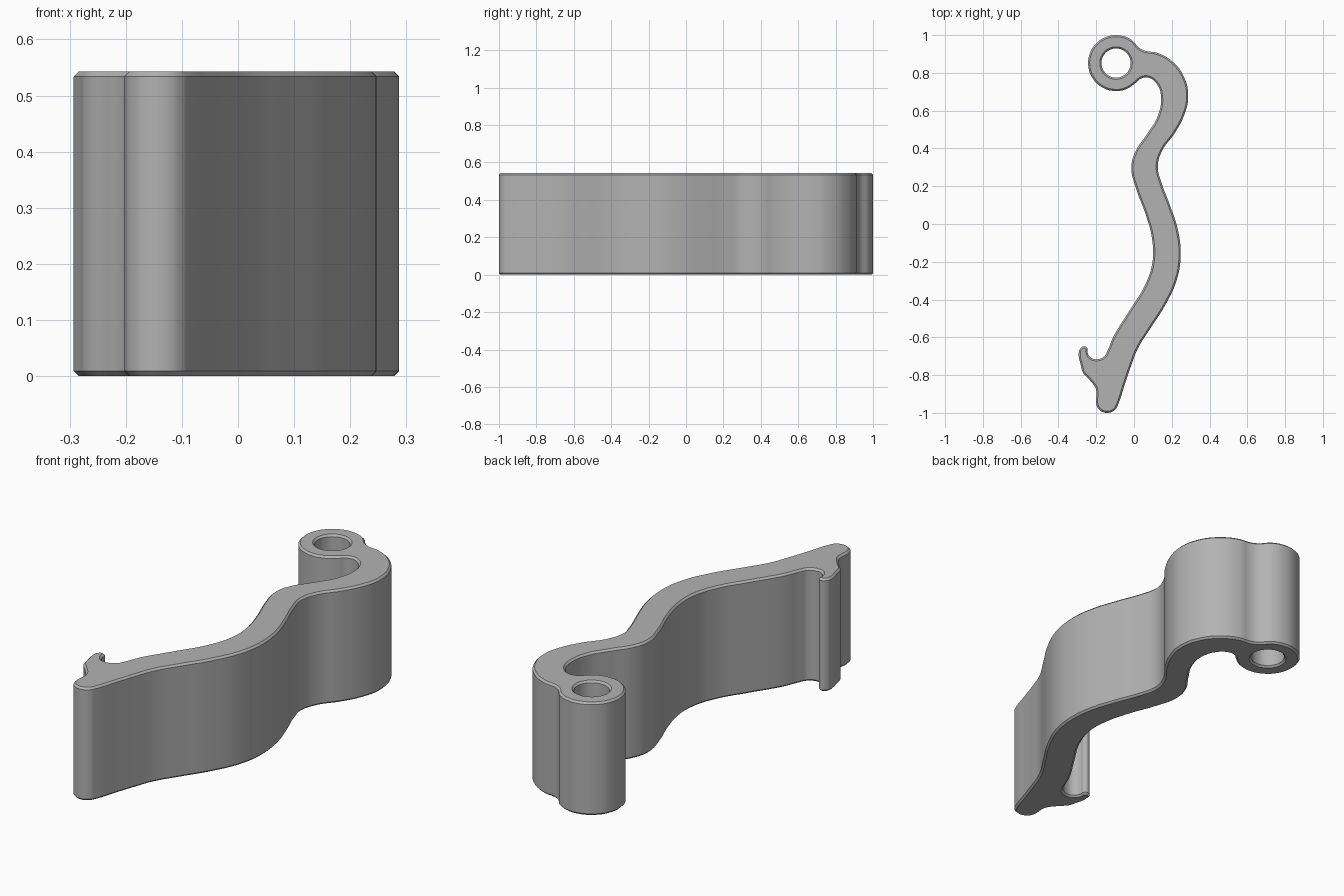
import bpy
import bmesh
from math import cos, sin, radians

cube = bpy.data.objects.get("Cube")
if cube:
    bpy.data.objects.remove(cube, do_unlink=True)

HEIGHT = 0.543
CHAMFER = 0.009
EYE = (-0.095, 0.852)


def arc(centre, radius, start, end, count):
    """Points along a circular arc, angles in degrees."""
    angles = [radians(start + (end - start) * i / (count - 1)) for i in range(count)]
    return [(centre[0] + radius * cos(a), centre[1] + radius * sin(a)) for a in angles]


def add_spline(curve, points):
    """Closed smooth outline through the points."""
    spline = curve.splines.new('BEZIER')
    spline.bezier_points.add(len(points) - 1)
    for knot, (x, y) in zip(spline.bezier_points, points):
        knot.co = (x, y, 0)
        knot.handle_left_type = knot.handle_right_type = 'AUTO'
    spline.use_cyclic_u = True
    spline.resolution_u = 8


# Outer side of the wavy arm, from the eye down to the foot
outer_side = [(0.062, 0.916), (0.12, 0.907), (0.2, 0.863), (0.265, 0.778), (0.287, 0.67),
              (0.265, 0.575), (0.215, 0.48), (0.15, 0.39), (0.126, 0.305),
              (0.145, 0.22), (0.19, 0.1), (0.232, -0.03), (0.247, -0.16),
              (0.228, -0.29), (0.165, -0.43), (0.085, -0.555), (0.02, -0.66),
              (-0.015, -0.75), (-0.05, -0.853), (-0.084, -0.955)]
# Rounded foot
foot = arc((-0.142, -0.94), 0.06, -45, -180, 5) + [(-0.199, -0.9), (-0.203, -0.87)]
# Small hook beside the foot
hook = [(-0.235, -0.826), (-0.271, -0.785), (-0.282, -0.745), (-0.293, -0.69),
        (-0.285, -0.66), (-0.262, -0.648), (-0.247, -0.658), (-0.246, -0.678),
        (-0.23, -0.706), (-0.195, -0.716), (-0.157, -0.7)]
# Inner side of the arm, back up to the eye
inner_side = [(-0.14, -0.67), (-0.108, -0.595), (-0.025, -0.46), (0.06, -0.32), (0.098, -0.2),
              (0.095, -0.075), (0.062, 0.05), (0.012, 0.185), (-0.014, 0.3),
              (0.008, 0.385), (0.065, 0.47), (0.125, 0.57), (0.143, 0.67),
              (0.122, 0.74), (0.075, 0.775), (0.035, 0.769)]
eye_rim = arc(EYE, 0.148, -44, -328, 12)

# Extruded profile with a chamfer along every rim
curve = bpy.data.curves.new("lever_profile", 'CURVE')
curve.dimensions = '2D'
curve.fill_mode = 'BOTH'
add_spline(curve, outer_side + foot + hook + inner_side + eye_rim)
add_spline(curve, arc(EYE, 0.077, 0, 330, 12))
curve.extrude = HEIGHT / 2 - CHAMFER
curve.bevel_depth = CHAMFER
curve.bevel_resolution = 0
curve.offset = -CHAMFER

helper = bpy.data.objects.new("profile_helper", curve)
bpy.context.collection.objects.link(helper)
bpy.context.view_layer.update()
evaluated = helper.evaluated_get(bpy.context.evaluated_depsgraph_get())
mesh = bpy.data.meshes.new_from_object(evaluated)
bpy.data.objects.remove(helper, do_unlink=True)
bpy.data.curves.remove(curve)

# Join the caps to the walls and stand the part on the ground
bm = bmesh.new()
bm.from_mesh(mesh)
bmesh.ops.remove_doubles(bm, verts=bm.verts, dist=0.0002)
bmesh.ops.recalc_face_normals(bm, faces=bm.faces)
bmesh.ops.translate(bm, verts=bm.verts, vec=(0, 0, HEIGHT / 2))
bm.to_mesh(mesh)
bm.free()

grey = bpy.data.materials.new("plain_grey")
grey.use_nodes = True
colour = (0.45, 0.45, 0.45, 1)
grey.diffuse_color = colour
grey.node_tree.nodes["Principled BSDF"].inputs["Base Color"].default_value = colour
mesh.materials.clear()
mesh.materials.append(grey)

lever = bpy.data.objects.new("curved_lever", mesh)
bpy.context.collection.objects.link(lever)
bpy.context.view_layer.objects.active = lever
lever.select_set(True)
bpy.ops.object.shade_smooth_by_angle(angle=radians(30))
